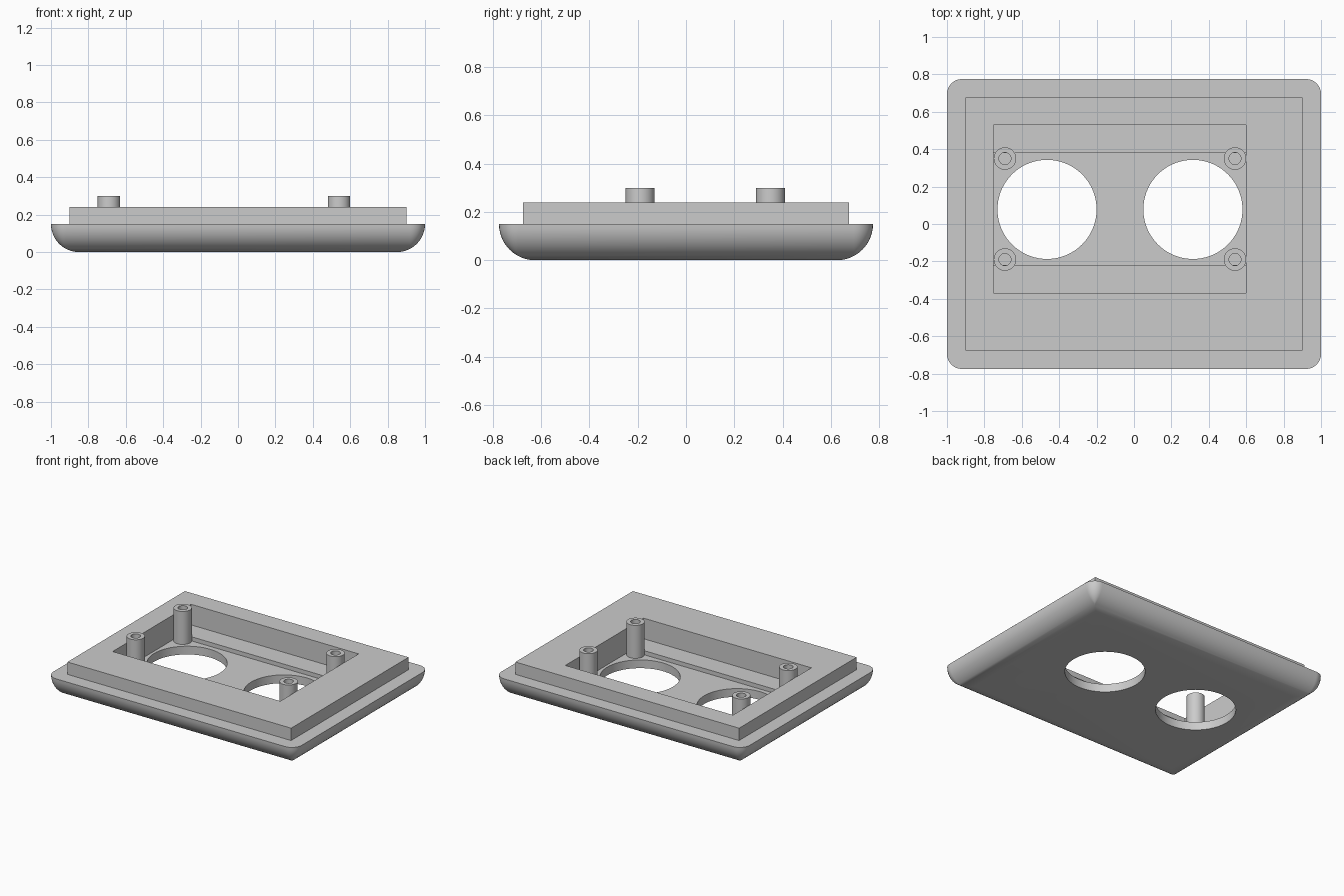
import bpy, bmesh
from math import sin, cos, pi, radians

if "Cube" in bpy.data.objects:
    bpy.data.objects.remove(bpy.data.objects["Cube"], do_unlink=True)

grey = bpy.data.materials.new("light grey plastic")
grey.use_nodes = True
grey.diffuse_color = (0.6, 0.6, 0.6, 1)
grey.node_tree.nodes["Principled BSDF"].inputs["Base Color"].default_value = (0.6, 0.6, 0.6, 1)

FLOOR, SHELF, RIM, TOP, POST_TOP = 0.06, 0.09, 0.15, 0.24, 0.30


def loft(name, rings):
    """Skin a closed stack of rings that all have the same point count."""
    bm = bmesh.new()
    loops = [[bm.verts.new(p) for p in ring] for ring in rings]
    n = len(loops[0])
    for a, b in zip(loops, loops[1:]):
        for i in range(n):
            j = (i + 1) % n
            bm.faces.new((a[i], a[j], b[j], b[i]))
    bm.faces.new(loops[0][::-1])
    bm.faces.new(loops[-1])
    bmesh.ops.remove_doubles(bm, verts=bm.verts, dist=1e-5)
    bmesh.ops.recalc_face_normals(bm, faces=bm.faces)
    mesh = bpy.data.meshes.new(name)
    bm.to_mesh(mesh)
    bm.free()
    mesh.materials.append(grey)
    obj = bpy.data.objects.new(name, mesh)
    bpy.context.collection.objects.link(obj)
    return obj


def rounded_rect(hx, hy, r, z, steps=8):
    pts = []
    for q, (sx, sy) in enumerate([(1, 1), (-1, 1), (-1, -1), (1, -1)]):
        for i in range(steps + 1):
            a = (q + i / steps) * pi / 2
            pts.append((sx * (hx - r) + r * cos(a), sy * (hy - r) + r * sin(a), z))
    return pts


def circle(x, y, r, z, n=48):
    return [(x + r * cos(2 * pi * i / n), y + r * sin(2 * pi * i / n), z) for i in range(n)]


def box(name, x0, x1, y0, y1, z0, z1):
    return loft(name, [[(x0, y0, z), (x1, y0, z), (x1, y1, z), (x0, y1, z)] for z in (z0, z1)])


def smooth(obj):
    bpy.ops.object.select_all(action='DESELECT')
    obj.select_set(True)
    bpy.context.view_layer.objects.active = obj
    bpy.ops.object.shade_smooth_by_angle(angle=radians(30))


# Cover plate: rounded underside, flat rim and raised lip
rings = []
for i in range(13):
    a = i / 12 * pi / 2
    inset = RIM * (1 - sin(a))
    rings.append(rounded_rect(1 - inset, 0.775 - inset, max(0.08 - inset, 0), RIM * (1 - cos(a))))
rings += [rounded_rect(0.9, 0.675, 0, z) for z in (RIM, TOP)]
plate = loft("cover_plate", rings)

# Stepped recess and two round openings
cutters = [box("recess_cutter", -0.75, 0.6, -0.37, 0.53, SHELF, 0.5),
           box("channel_cutter", -0.75, 0.6, -0.22, 0.38, FLOOR, 0.4)]
for x in (-0.465, 0.315):
    cutters.append(loft("opening_cutter", [circle(x, 0.078, 0.265, z, 72) for z in (-0.1, 0.35)]))
for cutter in cutters:
    cutter.hide_render = True
    mod = plate.modifiers.new("cut", 'BOOLEAN')
    mod.operation, mod.solver, mod.object = 'DIFFERENCE', 'EXACT', cutter
    bpy.context.view_layer.objects.active = plate
    bpy.ops.object.modifier_apply(modifier=mod.name)
for cutter in cutters:
    bpy.data.objects.remove(cutter, do_unlink=True)
smooth(plate)

# Four hollow screw posts
for side, x in (("right", -0.69), ("left", 0.54)):
    for end, y in (("front", -0.19), ("back", 0.35)):
        profile = [(0.06, FLOOR - 0.01), (0.06, POST_TOP), (0.032, POST_TOP), (0.032, FLOOR)]
        post = loft(f"screw_post_{end}_{side}", [circle(x, y, r, z) for r, z in profile])
        smooth(post)
